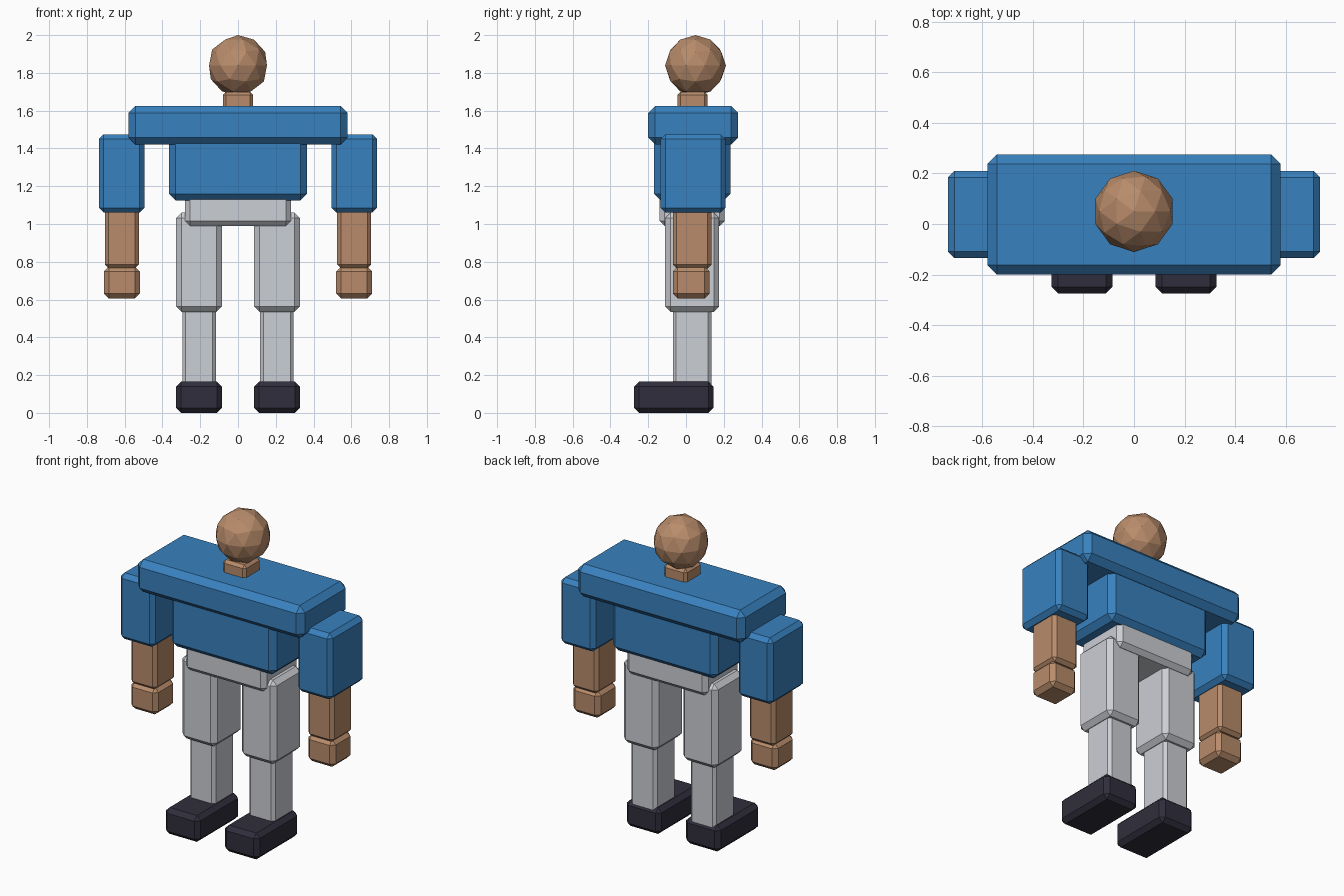
import bpy

if "Cube" in bpy.data.objects:
    bpy.data.objects.remove(bpy.data.objects["Cube"])


def material(name, rgb):
    m = bpy.data.materials.new(name)
    m.diffuse_color = (*rgb, 1)
    m.use_nodes = True
    m.node_tree.nodes["Principled BSDF"].inputs["Base Color"].default_value = m.diffuse_color
    return m


BLUE = material("shirt_blue", (0.040, 0.220, 0.520))
SKIN = material("skin_tan", (0.480, 0.260, 0.145))
GREY = material("trouser_grey", (0.600, 0.620, 0.660))
DARK = material("shoe_dark", (0.030, 0.027, 0.045))


def block(name, x, y, z, bevel, mat):
    """Chamfered box spanning the given (min, max) ranges."""
    spans = (x, y, z)
    bpy.ops.mesh.primitive_cube_add(size=1, location=[(a + b) / 2 for a, b in spans])
    ob = bpy.context.object
    ob.name = name
    ob.scale = [b - a for a, b in spans]
    bpy.ops.object.transform_apply(location=False, rotation=False, scale=True)
    mod = ob.modifiers.new("chamfer", 'BEVEL')
    mod.width = bevel
    mod.segments = 1
    ob.data.materials.append(mat)


def pair(name, x, y, z, bevel, mat):
    """The same block on both sides of the body."""
    block("right_" + name, (-x[1], -x[0]), y, z, bevel, mat)
    block("left_" + name, x, y, z, bevel, mat)


# Trunk
block("chest", (-0.58, 0.58), (-0.20, 0.275), (1.42, 1.625), 0.037, BLUE)
block("torso", (-0.365, 0.365), (-0.17, 0.235), (1.125, 1.50), 0.035, BLUE)
block("hips", (-0.28, 0.28), (-0.14, 0.205), (0.99, 1.20), 0.027, GREY)

# Arms
pair("upper_arm", (0.495, 0.737), (-0.135, 0.21), (1.06, 1.475), 0.026, BLUE)
pair("forearm", (0.525, 0.705), (-0.07, 0.135), (0.765, 1.08), 0.02, SKIN)
pair("hand", (0.52, 0.71), (-0.07, 0.125), (0.605, 0.775), 0.026, SKIN)

# Legs
pair("thigh", (0.085, 0.327), (-0.11, 0.175), (0.535, 1.06), 0.028, GREY)
pair("shin", (0.117, 0.295), (-0.07, 0.135), (0.12, 0.57), 0.018, GREY)
pair("shoe", (0.085, 0.327), (-0.275, 0.145), (0.0, 0.165), 0.026, DARK)

# Neck and faceted head
block("neck", (-0.08, 0.08), (-0.045, 0.115), (1.58, 1.70), 0.017, SKIN)
bpy.ops.mesh.primitive_ico_sphere_add(subdivisions=2, radius=0.161, location=(0, 0.05, 1.839))
head = bpy.context.object
head.name = "head"
head.data.materials.append(SKIN)
